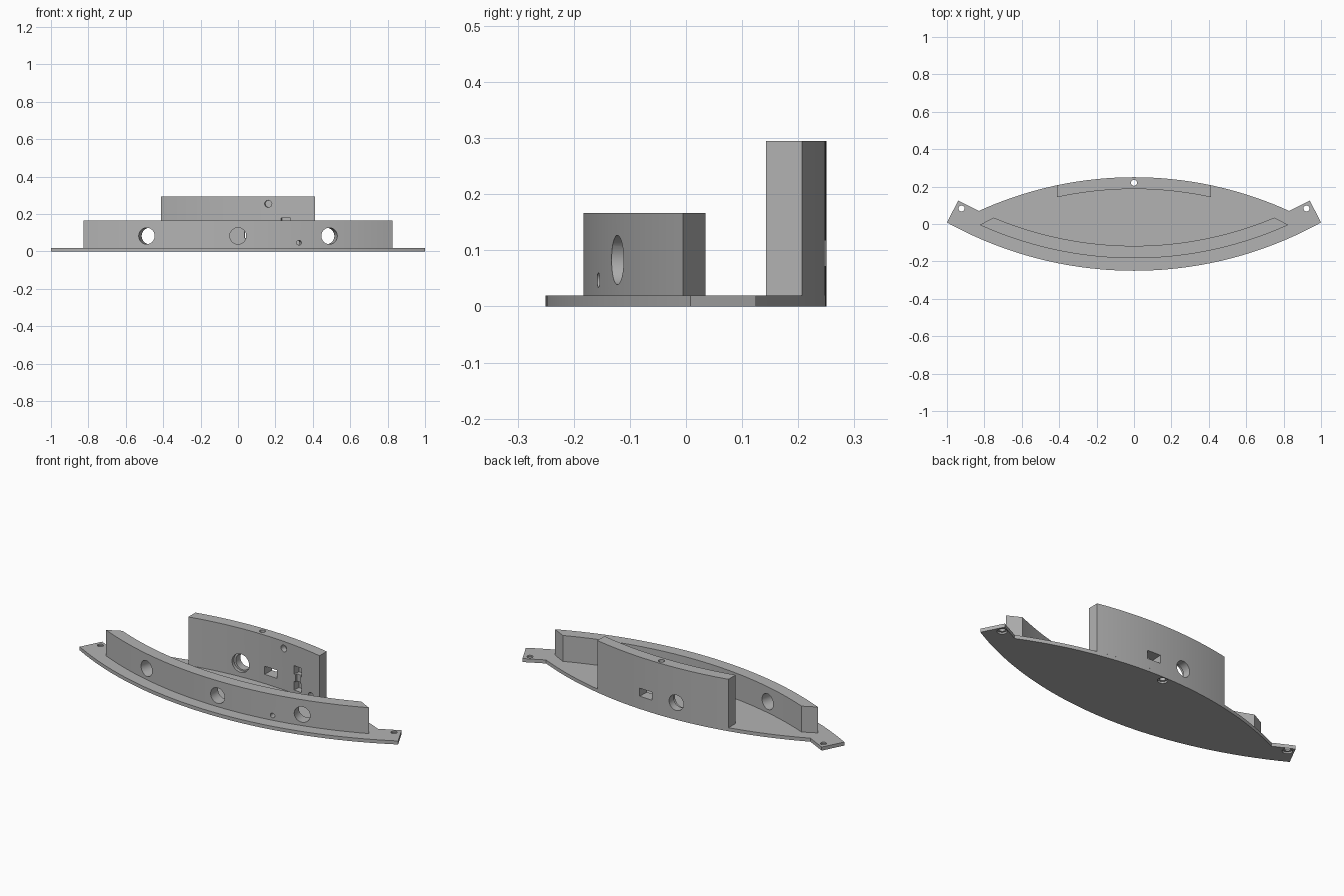
import bpy
import bmesh
from math import atan2, cos, pi, sin, sqrt
from mathutils import Matrix, Vector

if "Cube" in bpy.data.objects:
    bpy.data.objects.remove(bpy.data.objects["Cube"], do_unlink=True)

FRONT_C, BACK_C = 1.817, -1.75      # arc centres on the y axis
BASE_TOP = 0.02

grey = bpy.data.materials.new("plain grey")
grey.use_nodes = True
colour = (0.45, 0.45, 0.45, 1)
grey.diffuse_color = colour
grey.node_tree.nodes["Principled BSDF"].inputs["Base Color"].default_value = colour


def arc(centre, radius, x0, x1, steps=40):
    """Arc points from x0 to x1; a positive centre bulges to the front."""
    side = -1 if centre > 0 else 1
    xs = [x0 + (x1 - x0) * i / steps for i in range(steps + 1)]
    return [(x, centre + side * sqrt(radius * radius - x * x)) for x in xs]


def make(name, bm):
    bmesh.ops.recalc_face_normals(bm, faces=bm.faces)
    mesh = bpy.data.meshes.new(name)
    bm.to_mesh(mesh)
    bm.free()
    mesh.materials.append(grey)
    obj = bpy.data.objects.new(name, mesh)
    bpy.context.collection.objects.link(obj)
    return obj


def extrude(name, outline, z0, z1):
    bm = bmesh.new()
    face = bm.faces.new([bm.verts.new((x, y, z0)) for x, y in outline])
    top = bmesh.ops.extrude_face_region(bm, geom=[face])["geom"]
    verts = [v for v in top if isinstance(v, bmesh.types.BMVert)]
    bmesh.ops.translate(bm, verts=verts, vec=(0, 0, z1 - z0))
    return make(name, bm)


def cut(target, bm):
    cutter = make("cutter", bm)
    cutter.hide_render = True
    mod = target.modifiers.new("cut", "BOOLEAN")
    mod.operation, mod.solver, mod.object = "DIFFERENCE", "EXACT", cutter
    bpy.context.view_layer.objects.active = target
    bpy.ops.object.modifier_apply(modifier=mod.name)
    bpy.data.objects.remove(cutter, do_unlink=True)


def drill(target, x, y, r, z0, z1):
    """Vertical round hole."""
    bm = bmesh.new()
    bmesh.ops.create_cone(bm, cap_ends=True, segments=24, radius1=r, radius2=r,
                          depth=z1 - z0,
                          matrix=Matrix.Translation((x, y, (z0 + z1) / 2)))
    cut(target, bm)


def radial(target, centre, x, z, r0, r1, size):
    """Hole along the wall's radius: size is a radius or (width, height)."""
    side = -1 if centre > 0 else 1
    mid = (r0 + r1) / 2
    angle = atan2(x, mid)
    out = Vector((sin(angle), side * cos(angle), 0))
    place = Matrix.Translation(Vector((0, centre, z)) + out * mid)
    place = place @ out.to_track_quat("Y", "Z").to_matrix().to_4x4()
    bm = bmesh.new()
    if isinstance(size, tuple):
        scale = Matrix.Diagonal((size[0], r1 - r0, size[1], 1))
        bmesh.ops.create_cube(bm, size=1, matrix=place @ scale)
    else:
        bmesh.ops.create_cone(bm, cap_ends=True, segments=40, radius1=size,
                              radius2=size, depth=r1 - r0,
                              matrix=place @ Matrix.Rotation(pi / 2, 4, "X"))
    cut(target, bm)


# Lens-shaped base plate with a screw ear at each end
outline = arc(FRONT_C, 2.067, -1, 1)
outline += [(0.94, 0.125)] + arc(BACK_C, 2.0, 0.83, -0.83) + [(-0.94, 0.125)]
base = extrude("base_plate", outline, 0, BASE_TOP)
for x, y in ((-0.922, 0.083), (0.922, 0.083), (0, 0.22)):
    drill(base, x, y, 0.016, -0.1, 0.1)
    drill(base, x, y, 0.026, -0.1, 0.01)

# Curved front wall with three large holes and one small hole
outline = arc(FRONT_C, 2.0, -0.825, 0.825) + arc(FRONT_C, 1.934, 0.75, -0.75)
front = extrude("front_wall", outline, BASE_TOP, 0.167)
for x in (-0.495, 0, 0.495):
    radial(front, FRONT_C, x, 0.083, 1.85, 2.08, 0.044)
radial(front, FRONT_C, 0.325, 0.047, 1.85, 2.08, 0.013)

# Taller curved back wall
outline = arc(BACK_C, 2.0, -0.412, 0.412) + arc(BACK_C, 1.937, 0.412, -0.412)
back = extrude("back_wall", outline, BASE_TOP, 0.295)
drill(back, 0, 0.22, 0.016, -0.1, 0.4)

# Socket openings through the back wall
radial(back, BACK_C, -0.11, 0.097, 1.85, 2.08, 0.044)
radial(back, BACK_C, -0.11, 0.097, 1.85, 1.955, 0.052)
radial(back, BACK_C, 0.077, 0.095, 1.85, 2.08, (0.08, 0.046))

# Blind recesses on the inner side of the back wall
radial(back, BACK_C, 0.255, 0.11, 1.85, 1.95, (0.035, 0.13))
for z in (0.065, 0.155):
    radial(back, BACK_C, 0.255, z, 1.85, 1.975, (0.052, 0.048))
radial(back, BACK_C, 0.16, 0.255, 1.85, 1.97, 0.019)
radial(back, BACK_C, 0.35, 0.045, 1.85, 1.97, 0.019)

# Smooth curves, sharp edges
bpy.ops.object.select_all(action="DESELECT")
for obj in (base, front, back):
    obj.select_set(True)
bpy.context.view_layer.objects.active = base
bpy.ops.object.shade_smooth_by_angle(angle=pi / 6)
